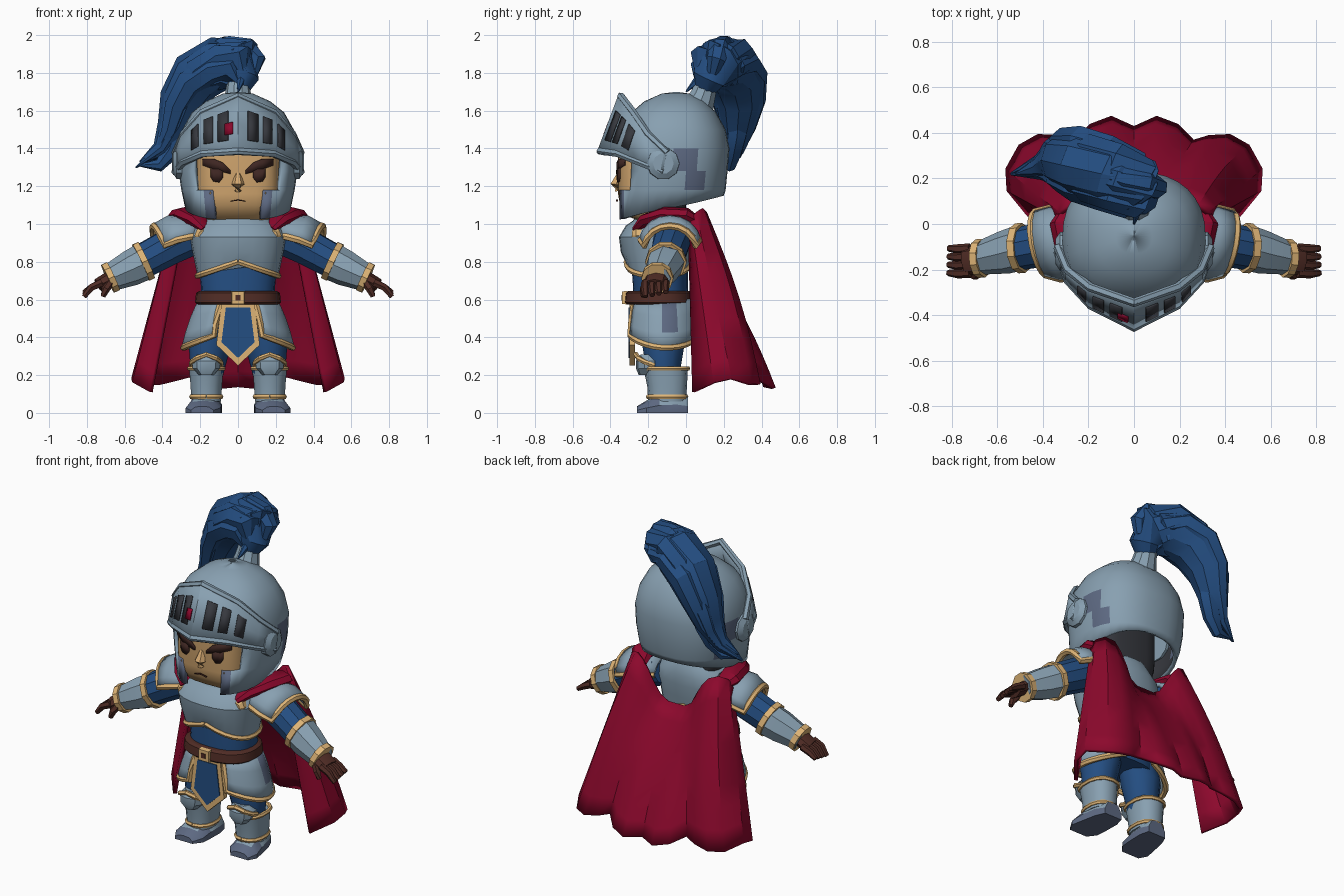
import bpy, bmesh
from math import sin, cos, pi, radians, copysign
from mathutils import Vector

if "Cube" in bpy.data.objects:
    bpy.data.objects.remove(bpy.data.objects["Cube"], do_unlink=True)


def material(name, *rgb):
    linear = [(c / 255 / 12.92) if c < 11 else ((c / 255 + .055) / 1.055) ** 2.4 for c in rgb] + [1]
    mat = bpy.data.materials.new(name)
    mat.use_nodes = True
    mat.diffuse_color = linear
    mat.node_tree.nodes["Principled BSDF"].inputs["Base Color"].default_value = linear
    return mat


steel = material("steel", 136, 160, 177)
dark_steel = material("dark steel", 93, 105, 130)
shadow = material("dark lining", 54, 56, 62)
blue = material("blue cloth", 36, 78, 130)
crimson = material("crimson cloth", 140, 8, 44)
gold = material("gold trim", 222, 180, 118)
skin = material("skin", 212, 168, 112)
leather = material("brown leather", 80, 44, 37)
hair = material("dark brown hair", 62, 38, 34)
SIDES = ((1, "left"), (-1, "right"))
parts = []


def loft(name, rows, *mats, closed=True, cap=True, thick=0, offset=0, drop=None, second=None):
    """Skin a surface through rows of points; second picks faces for the last material."""
    bm = bmesh.new()
    grid = [[bm.verts.new(p) for p in row] for row in rows]
    n = len(rows[0])
    for a, b in zip(grid, grid[1:]):
        for i in range(n if closed else n - 1):
            j = (i + 1) % n
            bm.faces.new((a[i], a[j], b[j], b[i]))
    if closed and cap:
        bm.faces.new(grid[0])
        bm.faces.new(grid[-1])
    if drop:
        bmesh.ops.delete(bm, geom=[f for f in bm.faces if drop(f.calc_center_median())], context="FACES")
    bmesh.ops.recalc_face_normals(bm, faces=bm.faces[:])
    bm.normal_update()
    middle = sum((v.co for v in bm.verts), Vector()) / len(bm.verts)
    if sum(f.normal.dot(f.calc_center_median() - middle) * f.calc_area() for f in bm.faces) < 0:
        bmesh.ops.reverse_faces(bm, faces=bm.faces[:])
    for f in bm.faces:
        if second and second(f.calc_center_median()):
            f.material_index = len(mats) - 1
    mesh = bpy.data.meshes.new(name)
    bm.to_mesh(mesh)
    bm.free()
    obj = bpy.data.objects.new(name, mesh)
    bpy.context.collection.objects.link(obj)
    for m in mats:
        mesh.materials.append(m)
    if thick:
        mod = obj.modifiers.new("Thickness", "SOLIDIFY")
        mod.thickness, mod.offset = thick, offset
    parts.append(obj)
    return obj


def ring(z, half_x, front, back, power=.85, n=24):
    """Rounded horizontal section; first point faces the front."""
    mid, half_y = (front + back) / 2, (back - front) / 2
    rounded = lambda v: copysign(abs(v) ** power, v)
    return [Vector((half_x * rounded(sin(t)), mid - half_y * rounded(cos(t)), z))
            for t in (2 * pi * i / n for i in range(n))]


def tube(name, path, radii, mat, sides=8, flat=1, up=(0, 0, 1)):
    """Tapered tube along a path; flat squashes it along its own up axis."""
    pts = [Vector(p) for p in path]
    radii = radii if isinstance(radii, (list, tuple)) else [radii] * len(pts)
    rows = []
    for i, (p, r) in enumerate(zip(pts, radii)):
        d = (pts[min(i + 1, len(pts) - 1)] - pts[max(i - 1, 0)]).normalized()
        u = d.cross(Vector(up)).normalized()
        w = u.cross(d)
        rows.append([p + u * r * cos(t) + w * r * flat * sin(t)
                     for t in (2 * pi * k / sides for k in range(sides))])
    return loft(name, rows, mat)


def side(s, *pts):
    return [(s * x, y, z) for x, y, z in pts]


def border(rows):
    """Path around the free edges of an open panel."""
    return [r[0] for r in rows] + rows[-1][1:-1] + [r[-1] for r in rows[::-1]]


def mix(a, b, t):
    return a + (b - a) * t


def darkened(c):
    """Dark cheek edges and a slanted patch behind each hinge."""
    cheek = c.z < 1.17 and c.y < -.2 and abs(c.x) < .17
    return cheek or (abs(c.x) > .2 and 1.18 < c.z < 1.45 and abs(c.y - mix(.06, -.03, (c.z - 1.2) / .22)) < .045)


# Helmet: dome with face opening, sloping rim and a dark lining
dome = [ring(*r, n=32) for r in ((1.09, .28, -.37, .2), (1.18, .3, -.37, .21), (1.28, .315, -.365, .22),
        (1.4, .315, -.36, .23), (1.5, .295, -.35, .21), (1.59, .245, -.29, .16),
        (1.65, .17, -.22, .1), (1.69, .08, -.13, .02), (1.7, .001, -.051, -.05))]
for i, p in enumerate(dome[0]):
    p.z = 1.085 - .065 * cos(2 * pi * i / 32)
helmet = loft("helmet", dome, steel, shadow, dark_steel, cap=False, thick=.025, offset=-1, second=darkened,
              drop=lambda c: c.y < -.2 and c.z < 1.4 and abs(c.x) < (.215 if c.z > 1.17 else .12))
helmet.modifiers[0].material_offset = 1
tube("plume_holder", [(0, .06, 1.61), (0, .09, 1.68), (0, .11, 1.74)], [.09, .07, .06], steel, 10)

# Visor: pointed raised plate, rims, slots and a small gem
stations = ((0, -.34, 1.69, -.46, 1.37), (.19, -.275, 1.6, -.36, 1.36),
            (.29, -.2, 1.48, -.25, 1.32), (.335, -.1, 1.38, -.12, 1.27))


def on_visor(x, t):
    """Point on the visor at width x, t going from top to bottom."""
    for a, b in zip(stations, stations[1:]):
        if abs(x) <= b[0]:
            break
    k = (abs(x) - a[0]) / (b[0] - a[0])
    _, ty, tz, by, bz = [mix(p, q, k) for p, q in zip(a, b)]
    return Vector((x, mix(ty, by, t), mix(tz, bz, t)))


def visor_plate(name, x, half, top, bottom, lift, mat):
    rows = [[on_visor(x + e * half, t) + Vector((copysign(.004, x), -lift, .004)) for e in (-1, 1)]
            for t in (top, bottom)]
    loft(name, rows, mat, closed=False, thick=.008)


widths = [s * st[0] for s in (-1, 1) for st in (stations[::-1] if s < 0 else stations[1:])]
loft("visor", [[on_visor(x, t) for x in widths] for t in (0, .5, 1)], steel, closed=False, thick=.03)
for label, t in (("upper", .04), ("lower", .95)):
    tube("visor_%s_rim" % label, [on_visor(x, t) for x in widths], .02, steel, 6)
visor_plate("visor_gem", -.045, .022, .46, .66, .024, crimson)
for s, label in SIDES:
    for x, half in ((.075, .027), (.153, .024), (.225, .018)):
        visor_plate("visor_slot_" + label, s * x, half, .24, .76, .02, shadow)
    tube("helmet_hinge_" + label, side(s, (.27, -.12, 1.32), (.325, -.12, 1.32), (.345, -.12, 1.32)),
         [.09, .085, .055], steel, 10)

# Face: head, nose, brows, eyes and mouth
FACE = .22, -.36, 0
loft("face", [ring(z, FACE[0] * k, FACE[1] * k + .01 * (1 - k), FACE[2], .6)
              for z, k in ((1, .6), (1.04, .85), (1.1, .97), (1.16, 1), (1.42, 1))], skin, shadow,
     second=lambda c: c.y > -.15)
tube("nose", [(0, -.35, 1.27), (0, -.37, 1.21), (0, -.36, 1.175)], [.014, .034, .02], skin, 6)


def face_strip(name, pairs, mat):
    mid, half = (FACE[1] + FACE[2]) / 2, (FACE[2] - FACE[1]) / 2
    depth = lambda x: mid - half * (1 - (abs(x) / FACE[0]) ** (2 / .6)) ** .3 - .005
    loft(name, [[(x, depth(x), zs[k]) for x, *zs in pairs] for k in (0, 1)],
         mat, closed=False, thick=.009)


for s, label in SIDES:
    face_strip("brow_" + label, [(s * x, a, b) for x, a, b in
               ((.04, 1.265, 1.285), (.08, 1.275, 1.325), (.13, 1.29, 1.345), (.185, 1.31, 1.345))], hair)
    face_strip("eye_" + label, [(s * x, a, b) for x, a, b in
               ((.08, 1.245, 1.28), (.1, 1.22, 1.29), (.13, 1.225, 1.29), (.145, 1.25, 1.3))], hair)
face_strip("mouth", [(-.04, 1.118, 1.122), (0, 1.124, 1.13), (.04, 1.118, 1.122)], leather)

# Plume: a thick core and overlapping tapered locks
spine = [Vector(p) for p in ((0, .1, 1.7), (.02, .12, 1.77), (.01, .17, 1.85), (-.1, .22, 1.85), (-.22, .26, 1.78),
         (-.3, .28, 1.65), (-.345, .27, 1.51), (-.41, .25, 1.39), (-.52, .22, 1.33))]
size = [.05, .09, .135, .145, .145, .12, .085, .05, .004]
tube("plume_core", spine, size, blue, 10, up=(0, 1, 0))
for k in range(7):
    a = 2 * pi * k / 7
    last = 9 - k % 3
    path = [p + Vector((sin(a) * .35 - .08, cos(a) * .65, sin(a) * .5)) * r for p, r in zip(spine, size)][1:last]
    path[-1] += Vector((-.02, 0, -.03))
    radii = [r * .55 for r in size[1:last]]
    radii[0], radii[-1] = .02, .004
    tube("plume_lock", path, radii, blue, 7, up=(0, 1, 0))
tube("plume_crown", [(.08, .14, 1.8), (.1, .16, 1.87), (.05, .18, 1.93), (-.05, .2, 1.95), (-.17, .22, 1.96)],
     [.03, .05, .06, .05, .004], blue, 7, up=(0, 1, 0))
tube("plume_tail", [(-.28, .28, 1.6), (-.32, .27, 1.48), (-.36, .25, 1.38), (-.42, .23, 1.31), (-.53, .22, 1.31)],
     [.05, .06, .05, .035, .004], blue, 7, up=(0, 1, 0))
tube("plume_forelock", [(0, .14, 1.8), (.02, .08, 1.78), (0, 0, 1.7)], [.05, .03, .004], blue, 6, up=(1, 0, 0))

# Torso: shirt, breastplate with arched hem, collar and belt
loft("shirt", [ring(*r) for r in ((.42, .2, -.24, .01), (.56, .21, -.29, .02), (.66, .195, -.28, .01),
     (.8, .21, -.29, .01), (.88, .2, -.28, .02))], blue)
chest = [ring(*r) for r in ((.78, .215, -.315, .02), (.85, .24, -.345, .03), (.93, .255, -.355, .04),
         (.99, .23, -.32, .04), (1.04, .16, -.25, .03), (1.08, .12, -.21, .01))]
for p in chest[0]:
    p.z = .8 - .35 * abs(p.x)
loft("breastplate", chest, steel)
tube("breastplate_trim", chest[0] + chest[0][:1], .016, gold, 6)
loft("collar", [ring(*r) for r in ((.98, .17, -.3, .03), (1.02, .16, -.28, .02), (1.08, .13, -.24, 0))], steel)
loft("belt", [ring(*r) for r in ((.575, .215, -.315, .03), (.585, .228, -.325, .04),
     (.635, .222, -.32, .035), (.645, .205, -.305, .025))], leather)
square = lambda r, y: [(x * r, y, .61 + z * r) for x, z in ((-1, -1), (1, -1), (1, 1), (-1, 1))]
loft("buckle", [square(.036, -.31), square(.033, -.338)], gold)
loft("buckle_center", [square(.014, -.335), square(.014, -.342)], leather)

# Tabard: gold-edged pointed panel
tabard = lambda k, y: [(x * k, y, .42 + (z - .42) * k) for x, z in
                       ((-.085, .6), (.085, .6), (.115, .36), (0, .25), (-.115, .36))]
loft("tabard_edge", [tabard(1, -.27), tabard(1, -.3)], gold)
loft("tabard_cloth", [tabard(.76, -.298), tabard(.76, -.305)], blue)

for s, label in SIDES:
    # Hip plate wrapped from front to back, with a gold hem
    rows = []
    for t, half_x, half_y in ((0, .2, .165), (.35, .24, .18), (.7, .27, .19), (1, .29, .195)):
        row = []
        for k in range(12):
            a = radians(mix(26, 162, k / 11))
            row.append((s * half_x * sin(a), -.12 - half_y * cos(a), .6 - t * (.19 + .065 * sin(pi * k / 11))))
        rows.append(row)
    loft("hip_plate_" + label, rows, steel, dark_steel, closed=False, thick=.02,
         second=lambda c: -.13 < c.y < -.05 and c.z > .39)
    tube("hip_trim_" + label, border(rows), .017, gold, 6, up=(.1, .2, 1))

    # Legs: thigh, shin guard, knee pad and boot
    tube("thigh_" + label, side(s, (.12, -.12, .5), (.15, -.12, .38), (.165, -.12, .2)), [.11, .115, .085],
         blue, 12, up=(0, 1, 0))
    shift = Vector((s * .168, 0, 0))
    shin = [[p + shift for p in ring(*r, n=14)] for r in
            ((.06, .08, -.2, .0), (.14, .085, -.205, .005), (.235, .092, -.225, .01))]
    loft("shin_guard_" + label, shin, steel)
    for row, z in ((0, .025), (2, 0)):
        loop = [p + Vector((0, 0, z)) for p in shin[row]]
        tube("shin_trim_" + label, loop + loop[:1], .013, gold, 6)
    knee = [[p + shift for p in ring(*r, n=10)] for r in
            ((.2, .04, -.25, -.14), (.235, .075, -.265, -.12), (.275, .08, -.265, -.12), (.31, .05, -.24, -.13))]
    loft("knee_pad_" + label, knee, steel)
    tube("knee_trim_" + label, [knee[2][k] + Vector((0, 0, .035 - .02 * abs(k))) for k in range(-3, 4)],
         .014, gold, 6)
    rows = []
    for y, x, w, h in ((.01, .16, .06, .09), (-.05, .165, .08, .11), (-.14, .175, .088, .1),
                       (-.21, .185, .092, .065), (-.26, .19, .06, .035)):
        rows.append([(s * (x + w * c), y, z * h) for c, z in
                     ((-1, 0), (-1, .4), (-.6, .9), (0, 1), (.6, .9), (1, .4), (1, 0))])
    loft("boot_" + label, rows, steel, dark_steel, second=lambda c: c.z < .055 or c.y < -.225)

    # Arms: sleeve, elbow and wrist bands, bracer
    tube("sleeve_" + label, side(s, (.2, -.07, .95), (.35, -.08, .885), (.51, -.11, .8)), [.1, .1, .094], blue, 10)
    tube("bracer_" + label, side(s, (.5, -.105, .8), (.57, -.125, .765), (.685, -.152, .712)), [.1, .095, .072], steel, 8)
    for x, y, z, r in ((.5, -.105, .802, .11), (.675, -.15, .717, .085)):
        tube("arm_band_" + label, side(s, (x - .015, y, z + .007), (x + .015, y - .002, z - .007)), r, gold, 10)
    # Gloved hand
    tube("palm_" + label, side(s, (.64, -.145, .735), (.69, -.158, .705), (.74, -.165, .675)),
         [.05, .065, .062], leather, 8, flat=.6)
    for k in range(4):
        y = -.215 + k * .036
        tube("finger_" + label, side(s, (.72, y, .69), (.775, y - .003, .665), (.815, y, .615 + .008 * k)),
             [.022, .021, .014], leather, 6)
    tube("thumb_" + label, side(s, (.67, -.2, .7), (.7, -.225, .655), (.715, -.225, .615)),
         [.024, .022, .014], leather, 6)

    # Shoulder plate: arched shell across the arm, edged in gold
    rows = []
    for x, z, r, lean in ((.2, .92, .1, 0), (.26, .91, .13, .02), (.335, .89, .142, .035), (.405, .865, .125, .04)):
        rows.append([(s * (x + lean * (cos(a) - .6 * sin(a))), -.085 - r * 1.1 * sin(a), z + r * cos(a))
                     for a in (radians(v) for v in range(-80, 81, 20))])
    loft("shoulder_plate_" + label, rows, steel, closed=False, thick=.025)
    tube("shoulder_trim_" + label, border(rows), .019, gold, 6, up=(.3, .1, 1))
    tube("clasp_" + label, side(s, (.185, -.21, .94), (.185, -.265, .94), (.185, -.285, .94)),
         [.045, .045, .025], gold, 8)
    # Cloak roll over the shoulder
    tube("cloak_shoulder_" + label, side(s, (.17, -.26, .97), (.215, -.21, 1.02), (.275, -.11, 1.05),
         (.3, 0, 1.045), (.27, .08, 1)), [.035, .06, .07, .07, .04], crimson, 8, flat=.6)

# Cape: folds widen from the shoulders to a scalloped hem
top = ((0, .09, .84), (.06, .09, .84), (.11, .09, .87), (.15, .1, .94), (.19, .1, 1.01),
       (.23, .1, 1.06), (.28, .08, 1.08), (.32, .05, 1.06), (.33, .03, 1.02), (.29, .02, .97))
hem = ((0, .42, .14), (.1, .465, .13), (.19, .43, .15), (.26, .36, .19), (.33, .38, .17),
       (.42, .385, .15), (.5, .34, .15), (.555, .24, .18), (.55, .15, .16), (.46, .04, .11))
rows = []
for k in range(9):
    t = k / 8
    half = [Vector(a).lerp(Vector(b), t) + Vector((0, .03 * sin(pi * t), 0)) * (i < 7)
            for i, (a, b) in enumerate(zip(top, hem))]
    rows.append([Vector((-p.x, p.y, p.z)) for p in half[:0:-1]] + half)
loft("cape", rows, crimson, closed=False, thick=.022)

# Soft shading that keeps hard edges crisp
bpy.ops.object.select_all(action="DESELECT")
for obj in parts:
    obj.select_set(True)
bpy.context.view_layer.objects.active = parts[0]
bpy.ops.object.shade_smooth_by_angle(angle=radians(32))
